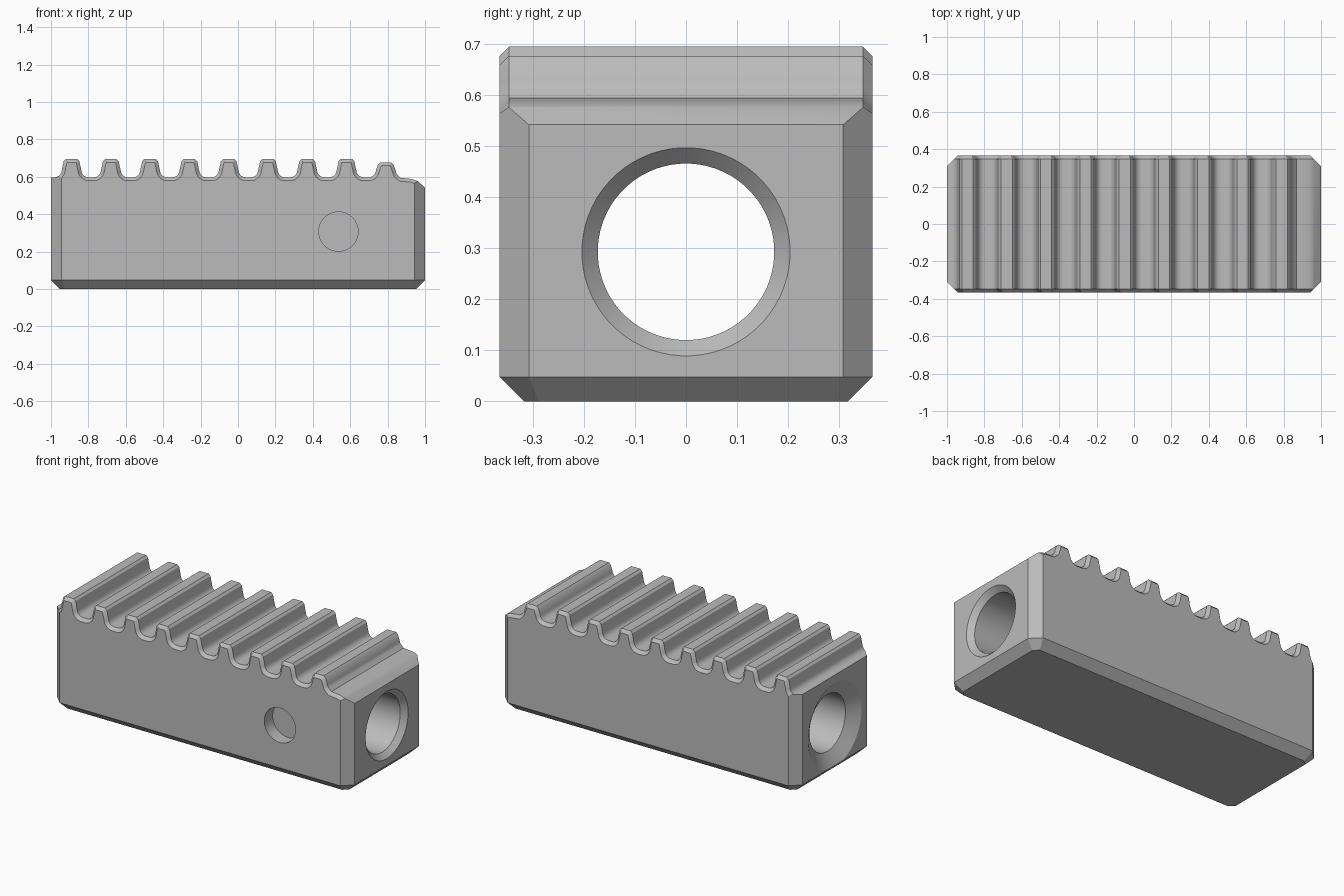
import bpy, bmesh, math
from mathutils import Vector

cube = bpy.data.objects.get("Cube")
if cube:
    bpy.data.objects.remove(cube, do_unlink=True)

HALF_Y, FLOOR, TOP, BEVEL = 0.365, 0.597, 0.695, 0.018
PITCH, FIRST, TEETH = 0.21, -0.89, 9
BORE_Z = 0.293


def skin(name, loops):
    """Closed solid skinned through matching point loops, capped at both ends."""
    bm = bmesh.new()
    rings = [[bm.verts.new(p) for p in loop] for loop in loops]
    n = len(rings[0])
    for a, b in zip(rings, rings[1:]):
        for i in range(n):
            j = (i + 1) % n
            bm.faces.new((a[i], a[j], b[j], b[i]))
    bm.faces.new(rings[0])
    bm.faces.new(rings[-1])
    bmesh.ops.recalc_face_normals(bm, faces=bm.faces)
    mesh = bpy.data.meshes.new(name)
    bm.to_mesh(mesh)
    bm.free()
    obj = bpy.data.objects.new(name, mesh)
    bpy.context.collection.objects.link(obj)
    return obj


def circle(center, radius, axis, count=64):
    """Ring of points around the x or y axis."""
    points = []
    for i in range(count):
        a = math.tau * (i + 0.5) / count
        u, w = radius * math.cos(a), radius * math.sin(a)
        points.append(Vector(center) + Vector((0, u, w) if axis == "x" else (u, 0, w)))
    return points


def combine(target, cutter, operation):
    cutter.hide_render = True
    mod = target.modifiers.new(operation.lower(), "BOOLEAN")
    mod.operation, mod.object, mod.solver = operation, cutter, "EXACT"
    bpy.context.view_layer.objects.active = target
    bpy.ops.object.modifier_apply(modifier=mod.name)
    bpy.data.objects.remove(cutter, do_unlink=True)


def tooth_side(height):
    """One flank of a tooth, from its crest to the valley floor."""
    side = [(0.03, height), (0.042, height - 0.012)]
    r = 0.038
    for i in range(7):
        a = math.radians(8 + 82 * i / 6)
        side.append((0.053 + r * (1 - math.cos(a)), FLOOR + r * (1 - math.sin(a))))
    return side


def inset(path, distance):
    """Shift an open profile into the solid below it, with mitred corners."""
    result = []
    pts = [Vector(p) for p in path]
    for i, p in enumerate(pts):
        dirs = []
        if i > 0:
            dirs.append((p - pts[i - 1]).normalized())
        if i < len(pts) - 1:
            dirs.append((pts[i + 1] - p).normalized())
        normals = [Vector((d.y, -d.x)) for d in dirs]
        n = sum(normals, Vector((0, 0))).normalized()
        result.append(p + n * (distance / n.dot(normals[0])))
    return result


# Toothed top profile, ending in a rounded shoulder
profile = [(-1.1, FLOOR)]
for k in range(TEETH):
    c = FIRST + k * PITCH
    last = k == TEETH - 1
    side = tooth_side(TOP - 0.018 if last else TOP)
    left = tooth_side(TOP - 0.018 if last else TOP)
    profile += [(c - x, z) for x, z in reversed(left)]
    profile += [(c + x, z) for x, z in (side[:5] if last else side)]
profile += [(0.87, 0.594), (0.93, 0.588), (0.96, 0.577), (1.0, 0.542), (1.1, 0.45)]
shrunk = inset(profile, BEVEL)


def section(path, y):
    return [(x, y, z) for x, z in path] + [(1.1, y, -0.1), (-1.1, y, -0.1)]


rack = skin("toothed_rack_block", [
    section(shrunk, -0.45), section(shrunk, -HALF_Y),
    section(profile, BEVEL - HALF_Y), section(profile, HALF_Y - BEVEL),
    section(shrunk, HALF_Y), section(shrunk, 0.45)])


def outline(z, shrink):
    """Rectangle with clipped corners, offset evenly inwards."""
    x, y = 1 - shrink, HALF_Y - shrink
    c = 0.057 - shrink * (2 - math.sqrt(2))
    return [(x, c - y, z), (x, y - c, z), (x - c, y, z), (c - x, y, z),
            (-x, y - c, z), (-x, c - y, z), (c - x, -y, z), (x - c, -y, z)]


# Body outline with clipped corners and bevelled base
body = skin("body_outline", [outline(0, 0.048), outline(0.048, 0), outline(0.9, 0)])
combine(rack, body, "INTERSECT")

# Long bore with a countersink at each end
bore = skin("bore_cutter", [circle((x, 0, BORE_Z), r, "x") for x, r in (
    (-1.05, 0.256), (-1.0, 0.256), (-0.95, 0.173),
    (0.969, 0.173), (1.0, 0.204), (1.05, 0.235))])
combine(rack, bore, "DIFFERENCE")

# Shallow round pocket in the front face
pocket = skin("pocket_cutter", [circle((0.537, y, 0.307), 0.105, "y")
                                for y in (-0.5, 0.08 - HALF_Y)])
combine(rack, pocket, "DIFFERENCE")

# Plain grey finish
grey = bpy.data.materials.new("plain_grey")
grey.use_nodes = True
color = (0.5, 0.5, 0.5, 1)
grey.diffuse_color = color
grey.node_tree.nodes["Principled BSDF"].inputs["Base Color"].default_value = color
rack.data.materials.clear()
rack.data.materials.append(grey)
for face in rack.data.polygons:
    face.material_index = 0

bpy.ops.object.select_all(action="DESELECT")
rack.select_set(True)
bpy.context.view_layer.objects.active = rack
bpy.ops.object.shade_smooth_by_angle(angle=math.radians(28))
